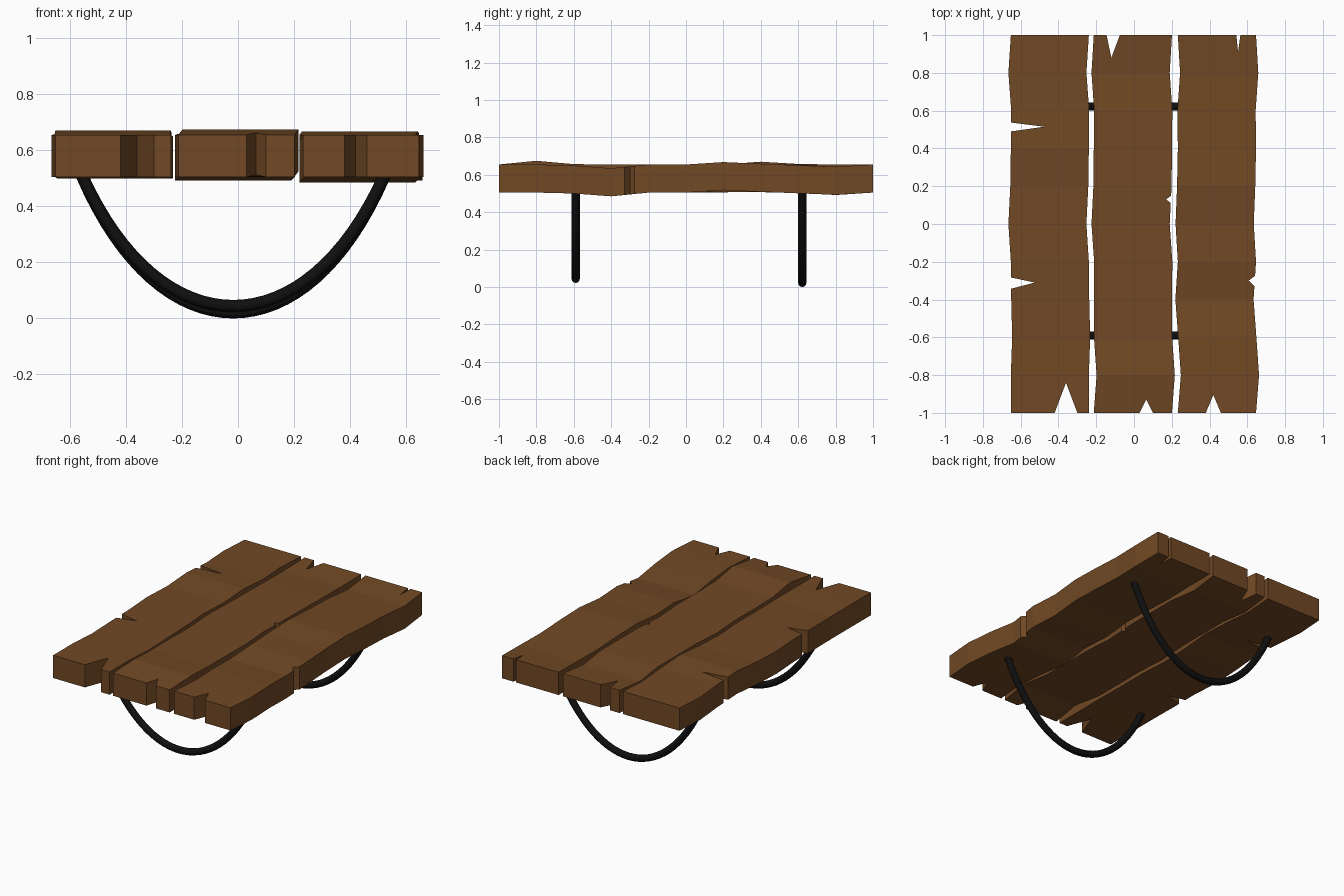
import bpy, bmesh
from mathutils import Vector

if "Cube" in bpy.data.objects:
    bpy.data.objects.remove(bpy.data.objects["Cube"])


def material(name, rgb):
    m = bpy.data.materials.new(name)
    m.diffuse_color = (*rgb, 1)
    m.use_nodes = True
    m.node_tree.nodes["Principled BSDF"].inputs["Base Color"].default_value = m.diffuse_color
    return m


wood = material("brown wood", (0.165, 0.066, 0.018))
iron = material("black iron", (0.005, 0.005, 0.005))
Z0, Z1 = 0.505, 0.655


def add_object(name, bm, mat):
    bmesh.ops.recalc_face_normals(bm, faces=bm.faces)
    me = bpy.data.meshes.new(name)
    bm.to_mesh(me)
    bm.free()
    me.materials.append(mat)
    ob = bpy.data.objects.new(name, me)
    bpy.context.collection.objects.link(ob)
    return ob


def plank(name, left, width, dx, dz, notches):
    """Warped board: eleven rectangular sections shifted by dx, dz (hundredths)."""
    bm = bmesh.new()
    rings = []
    for i in range(11):
        y, x, z = -1 + 0.2 * i, left + dx[i] / 100, dz[i] / 100
        rings.append([bm.verts.new(p) for p in (
            (x, y, Z0 + z), (x + width, y, Z0 + z),
            (x + width, y, Z1 + z), (x, y, Z1 + z))])
    for a, b in zip(rings, rings[1:]):
        for k in range(4):
            bm.faces.new((a[k], a[(k + 1) % 4], b[(k + 1) % 4], b[k]))
    bm.faces.new(rings[0])
    bm.faces.new(rings[-1])
    board = add_object(name, bm, wood)

    # wedge cutters for the splits
    bm = bmesh.new()
    for a, b, tip in notches:
        tip = Vector(tip)
        pts = [tip] + [tip + (Vector(p) - tip) * 1.3 for p in (a, b)]
        lo = [bm.verts.new((p.x, p.y, 0.4)) for p in pts]
        hi = [bm.verts.new((p.x, p.y, 0.8)) for p in pts]
        bm.faces.new(lo)
        bm.faces.new(hi)
        for k in range(3):
            j = (k + 1) % 3
            bm.faces.new((lo[k], lo[j], hi[j], hi[k]))
    cutter = add_object(name + "_cutter", bm, wood)
    mod = board.modifiers.new("splits", 'BOOLEAN')
    mod.operation, mod.solver, mod.object = 'DIFFERENCE', 'EXACT', cutter
    bpy.context.view_layer.objects.active = board
    bpy.ops.object.modifier_apply(modifier=mod.name)
    bpy.data.objects.remove(cutter)


# three boards, front to back
plank("left_plank", -0.652, 0.413,
      (0, 0, 0.7, 0.2, 0, -1.3, -0.3, 0, 0.2, -1.3, 0),
      (0, 0, -0.5, -0.3, 0, 0, 0, 1.5, 0.3, 0, 0),
      [((-0.42, -1), (-0.30, -1), (-0.36, -0.84)),
       ((-0.652, -0.343), (-0.652, -0.283), (-0.525, -0.31)),
       ((-0.652, 0.49), (-0.652, 0.537), (-0.475, 0.515))])
plank("middle_plank", -0.213, 0.414,
      (0, 1.5, 0.1, 0, 0.2, -1.2, -0.2, 0, 0.2, -1.2, 0),
      (0, 2, 0.2, 0, 0, 0, 0.3, 0.2, 0, -1.3, 0),
      [((0.03, -1), (0.10, -1), (0.065, -0.93)),
       ((-0.145, 1), (-0.075, 1), (-0.12, 0.88)),
       ((0.197, 0.11), (0.197, 0.15), (0.17, 0.13))])
plank("right_plank", 0.232, 0.414,
      (0, 1.6, 0.2, -1.3, 0, -1.2, -0.4, 0, -0.2, 1.2, 0),
      (0, 0, -0.5, -2, 0, 0, 1.3, 0.4, -0.4, -1.2, 0),
      [((0.38, -1), (0.46, -1), (0.42, -0.905)),
       ((0.542, 1), (0.563, 1), (0.551, 0.91)),
       ((0.64, -0.33), (0.64, -0.275), (0.607, -0.3))])


# hanging iron bows underneath
def bow(name, y, bottom):
    cu = bpy.data.curves.new(name, 'CURVE')
    cu.dimensions = '3D'
    cu.bevel_depth = 0.022
    cu.bevel_resolution = 4
    cu.use_fill_caps = True
    cu.resolution_u = 32
    sp = cu.splines.new('BEZIER')
    sp.bezier_points.add(1)
    cx, top = -0.017, 0.51
    dip = (bottom + 0.022 - top / 4) / 0.75
    for p, s in zip(sp.bezier_points, (-1, 1)):
        p.handle_left_type = p.handle_right_type = 'FREE'
        p.co = (cx + s * 0.54, y, top)
        inner = (cx + s * 0.26, y, dip)
        outer = (cx + s * 0.7, y, 0.9)
        p.handle_right, p.handle_left = (inner, outer) if s < 0 else (outer, inner)
    cu.materials.append(iron)
    ob = bpy.data.objects.new(name, cu)
    bpy.context.collection.objects.link(ob)
    bpy.ops.object.select_all(action='DESELECT')
    ob.select_set(True)
    bpy.context.view_layer.objects.active = ob
    bpy.ops.object.convert(target='MESH')
    bpy.ops.object.shade_smooth_by_angle()


bow("front_bow", -0.59, 0.022)
bow("back_bow", 0.622, 0.0)
